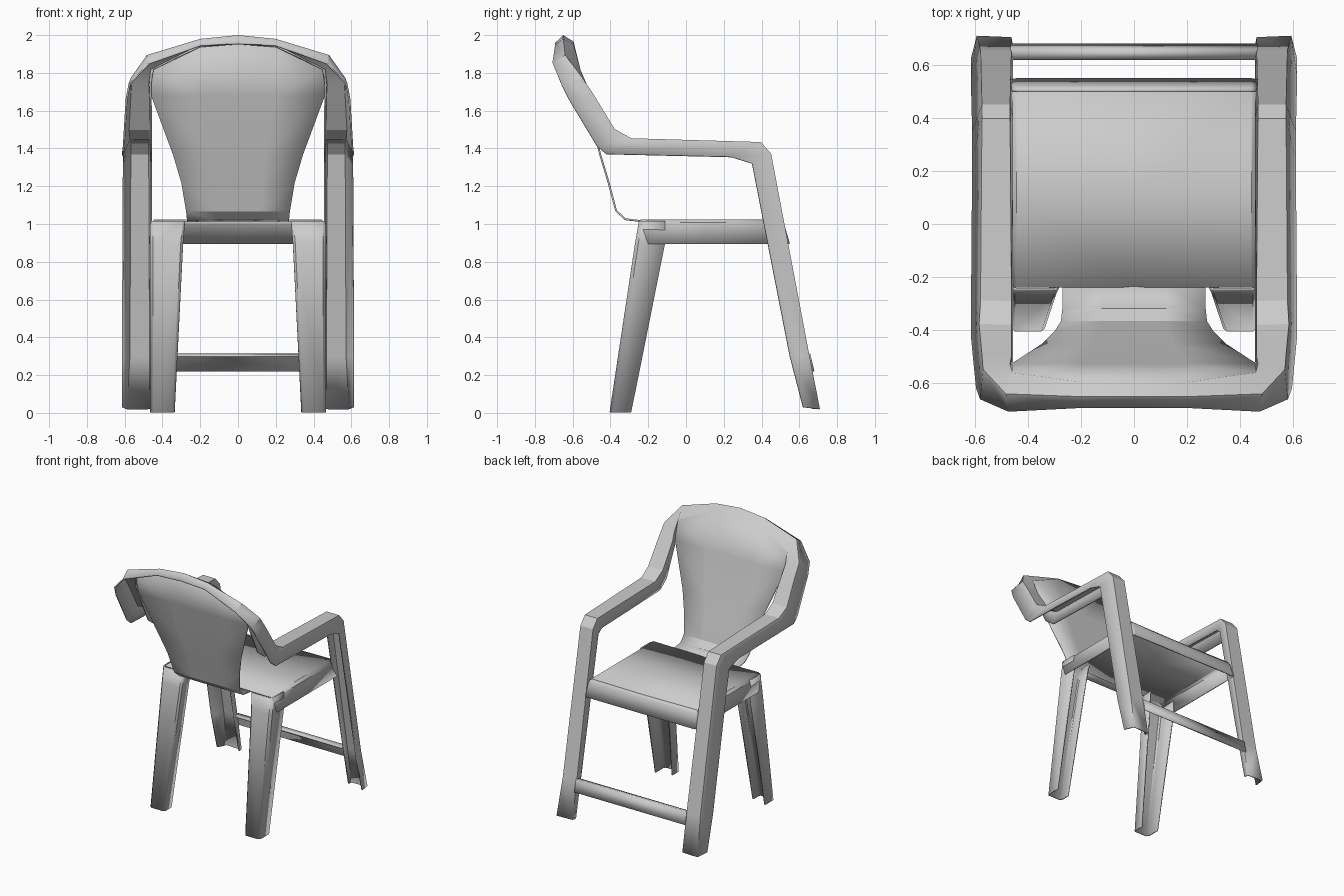
import bpy, bmesh, math


def loft(name, rows, mirror=True, thickness=0.01):
    """Skin a sheet through rows of points, thicken it, mirror it across x."""
    bm = bmesh.new()
    grid = [[bm.verts.new(p) for p in row] for row in rows]
    for r0, r1 in zip(grid, grid[1:]):
        for i in range(len(r0) - 1):
            bm.faces.new((r0[i], r0[i + 1], r1[i + 1], r1[i]))
    bmesh.ops.recalc_face_normals(bm, faces=bm.faces)
    mesh = bpy.data.meshes.new(name)
    bm.to_mesh(mesh)
    bm.free()
    ob = bpy.data.objects.new(name, mesh)
    bpy.context.collection.objects.link(ob)
    bpy.ops.object.select_all(action='DESELECT')
    ob.select_set(True)
    bpy.context.view_layer.objects.active = ob
    bpy.ops.object.shade_smooth_by_angle(angle=math.radians(25))
    if mirror:
        m = ob.modifiers.new("mirror", 'MIRROR')
        m.use_clip = True
    s = ob.modifiers.new("thickness", 'SOLIDIFY')
    s.thickness = thickness
    s.offset = 0
    return ob


# Front leg, armrest and back rim: one channel swept from foot to top centre.
# Each row is inner lip, inner edge, outer edge, outer lip.
loft("leg_arm_and_rim", [
    [(.46, .67, .02), (.465, .70, .02), (.59, .705, .02), (.61, .62, .03)],
    [(.46, .61, .30), (.465, .65, .30), (.575, .65, .30), (.61, .55, .30)],
    [(.46, .40, 1.32), (.47, .447, 1.37), (.57, .447, 1.37), (.605, .35, 1.32)],
    [(.46, .36, 1.35), (.47, .395, 1.43), (.57, .395, 1.43), (.605, .24, 1.355)],
    [(.46, -.34, 1.37), (.465, -.29, 1.45), (.575, -.29, 1.45), (.61, -.42, 1.37)],
    [(.46, -.42, 1.43), (.465, -.38, 1.50), (.58, -.38, 1.50), (.605, -.47, 1.41)],
    [(.462, -.54, 1.68), (.465, -.50, 1.68), (.57, -.49, 1.68), (.59, -.62, 1.66)],
    [(.464, -.56, 1.74), (.47, -.53, 1.74), (.565, -.55, 1.77), (.575, -.66, 1.74)],
    [(.45, -.58, 1.82), (.46, -.565, 1.82), (.48, -.64, 1.89), (.47, -.705, 1.85)],
    [(.20, -.61, 1.94), (.20, -.60, 1.95), (.20, -.65, 1.975), (.20, -.69, 1.945)],
    [(0, -.61, 1.955), (0, -.60, 1.965), (0, -.65, 1.995), (0, -.69, 1.955)],
])

# Backrest panel, flaring from the seat up to the rim
panel = [(.27, -.235, 1.015), (.27, -.32, 1.025), (.275, -.37, 1.07), (.30, -.41, 1.22),
         (.345, -.455, 1.37), (.46, -.53, 1.68)]
rows = [[(0, y, z), (w * .43, y, z), (w, y, z)] for w, y, z in panel]
rows.append([(0, -.60, 1.965), (.20, -.60, 1.95), (.46, -.565, 1.82)])
loft("backrest_panel", rows)

# Seat top with side skirts
loft("seat", [
    [(0, y, 1.015), (.44, y, 1.02), (.458, y, 1.005), (.465, yb, .895)]
    for y, yb in ((-.24, -.20), (.10, .10), (.50, .54))])

# Front skirt of the seat
loft("seat_front_skirt", [
    [(0, .50, 1.015), (.44, .50, 1.02), (.458, .50, 1.005)],
    [(0, .515, 1.0), (.44, .515, 1.0), (.46, .51, .99)],
    [(0, .545, .895), (.44, .545, .895), (.465, .54, .895)]])


# Rear legs: open channels facing forward
def rear_leg_row(z, back, front, inner, lip):
    return [(.46, front, z), (.46, back + .015, z), (.447, back, z),
            (inner + .01, back, z), (inner, back + .01, z), (inner, back + lip, z)]


loft("rear_leg", [
    rear_leg_row(.003, -.40, -.29, .34, .08),
    rear_leg_row(.90, -.265, -.11, .295, .09),
    rear_leg_row(1.015, -.245, -.11, .285, .09)])

# Stretcher between the front legs
loft("stretcher", [
    [(x, .62, .30), (x, .655, .31), (x, .675, .22)] for x in (-.465, .465)], mirror=False)
